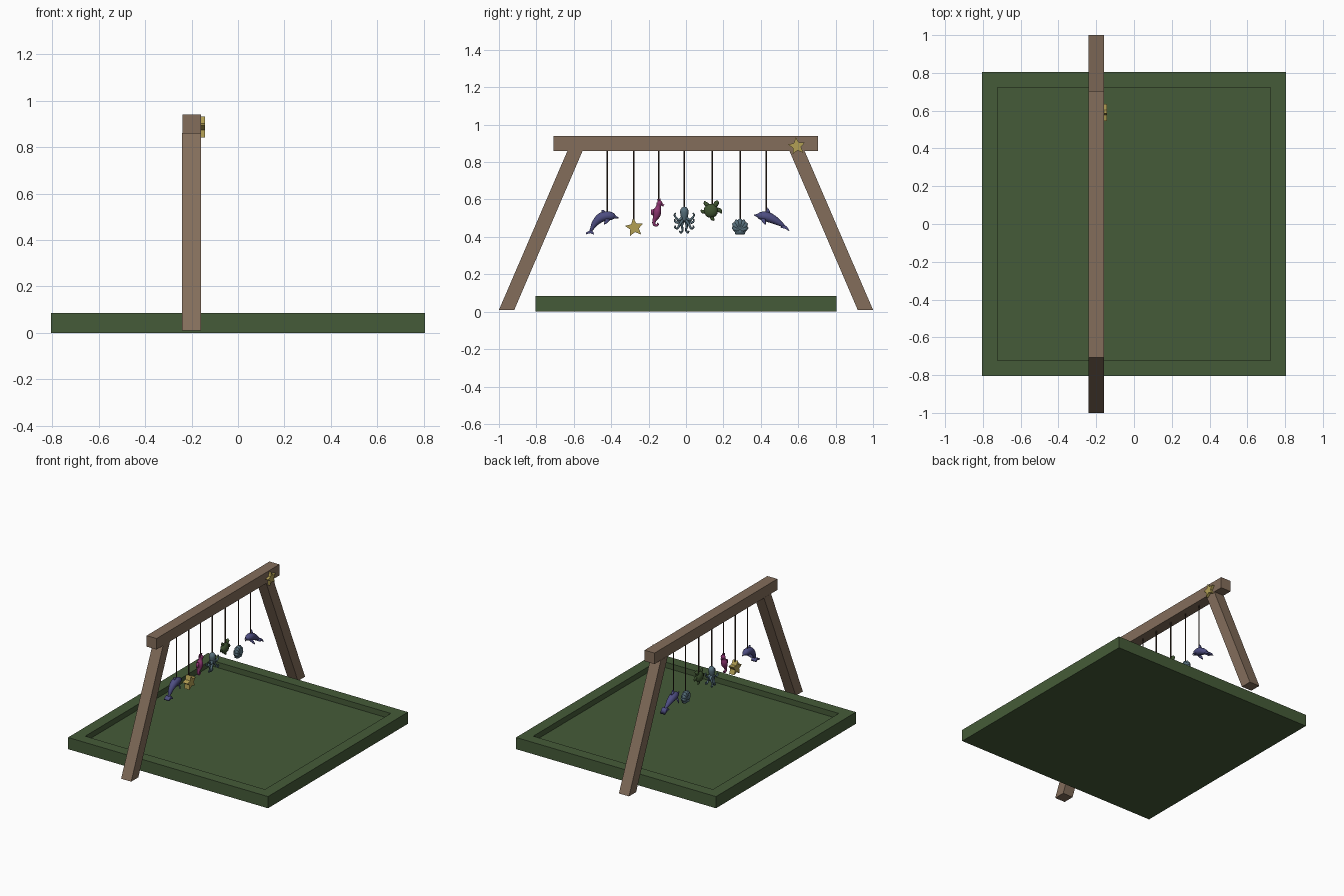
import bpy, bmesh, math
from mathutils import Vector

if "Cube" in bpy.data.objects:
    bpy.data.objects.remove(bpy.data.objects["Cube"])

BX = -0.2  # x of the hanging frame


def material(name, rgb):
    m = bpy.data.materials.new(name)
    m.diffuse_color = (*rgb, 1)
    m.use_nodes = True
    m.node_tree.nodes["Principled BSDF"].inputs["Base Color"].default_value = m.diffuse_color
    return m


WOOD = material("wood", (0.23, 0.155, 0.105))
GREEN = material("mat_green", (0.06, 0.105, 0.04))
NAVY = material("navy", (0.075, 0.075, 0.22))
GOLD = material("gold", (0.45, 0.35, 0.09))
PINK = material("magenta", (0.26, 0.035, 0.16))
TEAL = material("teal", (0.095, 0.16, 0.20))
MOSS = material("moss", (0.05, 0.09, 0.03))
CORD = material("cord", (0.05, 0.03, 0.02))


def finish(name, bm, mat, smooth=False):
    bmesh.ops.recalc_face_normals(bm, faces=bm.faces)
    me = bpy.data.meshes.new(name)
    bm.to_mesh(me)
    bm.free()
    me.materials.append(mat)
    if smooth:
        for p in me.polygons:
            p.use_smooth = len(p.vertices) == 4
    ob = bpy.data.objects.new(name, me)
    bpy.context.collection.objects.link(ob)
    return ob


def add_prism(bm, pts, x0, x1):
    """Extrude a (y, z) outline from x0 to x1."""
    f = bm.faces.new([bm.verts.new((x0, y, z)) for y, z in pts])
    r = bmesh.ops.extrude_face_region(bm, geom=[f])
    vs = [g for g in r["geom"] if isinstance(g, bmesh.types.BMVert)]
    bmesh.ops.translate(bm, verts=vs, vec=(x1 - x0, 0, 0))


def prism(name, pts, x0, x1, mat):
    bm = bmesh.new()
    add_prism(bm, pts, x0, x1)
    return finish(name, bm, mat)


def spline(pts, n=4):
    """Smooth curve through the given tuples."""
    v = [Vector(p) for p in pts]
    v = [2 * v[0] - v[1]] + v + [2 * v[-1] - v[-2]]
    out = []
    for a, b, c, d in zip(v, v[1:], v[2:], v[3:]):
        for i in range(n):
            t = i / n
            out.append(0.5 * (2 * b + (c - a) * t + (2 * a - 5 * b + 4 * c - d) * t * t
                              + (3 * b - a - 3 * c + d) * t ** 3))
    return out + [v[-2]]


def add_loft(bm, pts, xs=1.0, sides=10, n=4):
    """Tube along (y, z, radius, x offset) points; xs stretches it in x."""
    path = spline([(*p, 0)[:4] for p in pts], n)
    rings = []
    for i, p in enumerate(path):
        t = path[min(i + 1, len(path) - 1)] - path[max(i - 1, 0)]
        t = Vector((t[0], t[1])).normalized()
        r = max(p[2], 0.0008)
        rings.append([bm.verts.new((BX + p[3] + xs * r * math.sin(a),
                                    p[0] - t.y * r * math.cos(a),
                                    p[1] + t.x * r * math.cos(a)))
                      for a in (2 * math.pi * k / sides for k in range(sides))])
    for a, b in zip(rings, rings[1:]):
        for k in range(sides):
            j = (k + 1) % sides
            bm.faces.new((a[k], a[j], b[j], b[k]))
    bm.faces.new(rings[0])
    bm.faces.new(rings[-1])


# play mat with a sunken centre
bm = bmesh.new()
bmesh.ops.create_cube(bm, size=1)
for v in bm.verts:
    v.co = (v.co.x * 1.61, v.co.y * 1.61, (v.co.z + 0.5) * 0.085)
top = max(bm.faces, key=lambda f: f.calc_center_median().z)
bmesh.ops.inset_region(bm, faces=[top], thickness=0.115)
bmesh.ops.inset_region(bm, faces=[top], thickness=0.0005, depth=-0.04)
finish("play_mat", bm, GREEN)

# wooden frame
prism("top_beam", [(-.708, .86), (.705, .86), (.705, .94), (-.708, .94)], -.24, -.16, WOOD)
for s, side in ((-1, "near"), (1, "far")):
    prism(side + "_leg", [(s * y, z) for y, z in
          ((.918, .01), (1, .01), (.633, .862), (.552, .862))], -.241, -.16, WOOD)

# hanging cords
for y, z in ((-.42, .52), (-.28, .47), (-.145, .58), (-.01, .54),
             (.14, .57), (.29, .47), (.43, .52)):
    bm = bmesh.new()
    add_loft(bm, [(y, .862, .004), (y, z, .004)], sides=8, n=1)
    finish("cord", bm, CORD, True)


# stars: one hanging, one fixed to the beam
def star(name, y, z, r, x0, x1):
    pts = []
    for k in range(10):
        a = math.radians(98 + 36 * k)
        q = r if k % 2 == 0 else r * 0.47
        pts.append((y + q * math.cos(a), z + q * math.sin(a)))
    prism(name, pts, x0, x1, GOLD)


star("hanging_star", -.276, .45, .052, BX - .02, BX + .02)
star("beam_star", .593, .885, .048, -.162, -.142)


# dolphins: body, dorsal fin, tail flukes and paired flippers
def dolphin(name, body, dorsal, fluke, flipper):
    bm = bmesh.new()
    add_loft(bm, body, xs=1.0, sides=12)
    add_prism(bm, dorsal, BX - .005, BX + .005)
    add_prism(bm, fluke, BX - .02, BX + .02)
    for s in (-1, 1):
        y, z, dy, dz = flipper
        add_loft(bm, [(y, z, .012, s * .012), (y + dy * .6, z + dz * .6, .009, s * .03),
                      (y + dy, z + dz, .001, s * .039)], xs=.5, sides=8)
    finish(name, bm, NAVY, True)


dolphin("leaping_dolphin",
        [(-.36, .502, .003), (-.378, .506, .008), (-.392, .51, .019), (-.42, .512, .025),
         (-.455, .503, .025), (-.485, .475, .018), (-.503, .444, .010), (-.512, .425, .006)],
        [(-.425, .53), (-.45, .522), (-.452, .545), (-.442, .545)],
        [(-.508, .438), (-.533, .424), (-.536, .413), (-.513, .42), (-.492, .412), (-.494, .424)],
        (-.415, .497, -.022, -.03))
dolphin("diving_dolphin",
        [(.364, .517, .003), (.38, .515, .008), (.395, .513, .019), (.425, .51, .026),
         (.46, .497, .024), (.495, .477, .016), (.52, .46, .009), (.535, .449, .006)],
        [(.425, .53), (.455, .52), (.447, .54), (.437, .558)],
        [(.527, .464), (.54, .455), (.556, .428), (.532, .443), (.504, .45), (.515, .459)],
        (.41, .5, .015, -.035))

# seahorse: body with curled tail, snout, crest and back fin
bm = bmesh.new()
add_loft(bm, [(-.146, .594, .006), (-.142, .582, .016), (-.147, .562, .013), (-.153, .54, .021),
              (-.157, .515, .019), (-.168, .49, .011), (-.172, .472, .008), (-.162, .461, .007),
              (-.15, .466, .005), (-.152, .476, .003)], xs=1.1)
add_loft(bm, [(-.138, .583, .010), (-.127, .573, .006), (-.119, .567, .006)])
add_prism(bm, [(-.152, .585), (-.138, .592), (-.134, .605), (-.145, .6), (-.154, .602)], BX - .006, BX + .006)
add_prism(bm, [(-.17, .55), (-.187, .545), (-.188, .52), (-.17, .512)], BX - .006, BX + .006)
finish("seahorse", bm, PINK, True)

# octopus: domed head and eight curling arms
bm = bmesh.new()
add_loft(bm, [(-.009, .562, .003), (-.009, .556, .014), (-.009, .54, .022), (-.009, .52, .021),
              (-.009, .502, .017), (-.009, .49, .014), (-.009, .48, .004)], sides=14)
for s in (-1, 1):
    for x, arm in ((.012, ((.008, .505), (.03, .49), (.044, .503), (.053, .517), (.046, .528))),
                   (-.012, ((.01, .496), (.034, .477), (.049, .482), (.051, .497))),
                   (.014, ((.008, .49), (.026, .465), (.036, .445), (.05, .45), (.047, .461))),
                   (-.014, ((.005, .488), (.013, .46), (.009, .437), (.018, .422), (.026, .432)))):
        add_loft(bm, [(-.009 + s * y, z, .0075 - .001 * i, x * min(1, .4 + .3 * i))
                      for i, (y, z) in enumerate(arm)], xs=1.3, sides=8)
finish("octopus", bm, TEAL, True)

# turtle: flattened shell, head and four flippers
bm = bmesh.new()
add_loft(bm, [(.108, .512, .003), (.111, .515, .018), (.122, .528, .034), (.135, .542, .038),
              (.147, .555, .031), (.157, .566, .015), (.16, .569, .003)], xs=.6, sides=14)
add_loft(bm, [(.152, .56, .010), (.16, .575, .013), (.166, .586, .012), (.17, .594, .002)])
for flipper in ([(.125, .562, .010), (.105, .578, .011), (.1, .592, .003)],
                [(.165, .548, .010), (.182, .54, .011), (.19, .525, .003)],
                [(.108, .535, .009), (.09, .535, .010), (.08, .545, .003)],
                [(.135, .51, .009), (.142, .497, .010), (.152, .488, .003)]):
    add_loft(bm, flipper, xs=.7, sides=8)
finish("turtle", bm, MOSS, True)

# scallop shell: ribs fanned out from a hinge
bm = bmesh.new()
for k in range(7):
    a = math.radians(-10 + 200 / 6 * k)
    c, s = math.cos(a), math.sin(a)
    add_loft(bm, [(.289, .428, .007), (.289 + .02 * c, .445 + .02 * s, .015),
                  (.289 + .034 * c, .453 + .034 * s, .013),
                  (.289 + .045 * c, .455 + .043 * s, .003)], xs=1.3, sides=8)
add_prism(bm, [(.264, .414), (.314, .414), (.322, .44), (.256, .44)], BX - .012, BX + .012)
finish("scallop_shell", bm, TEAL, True)
